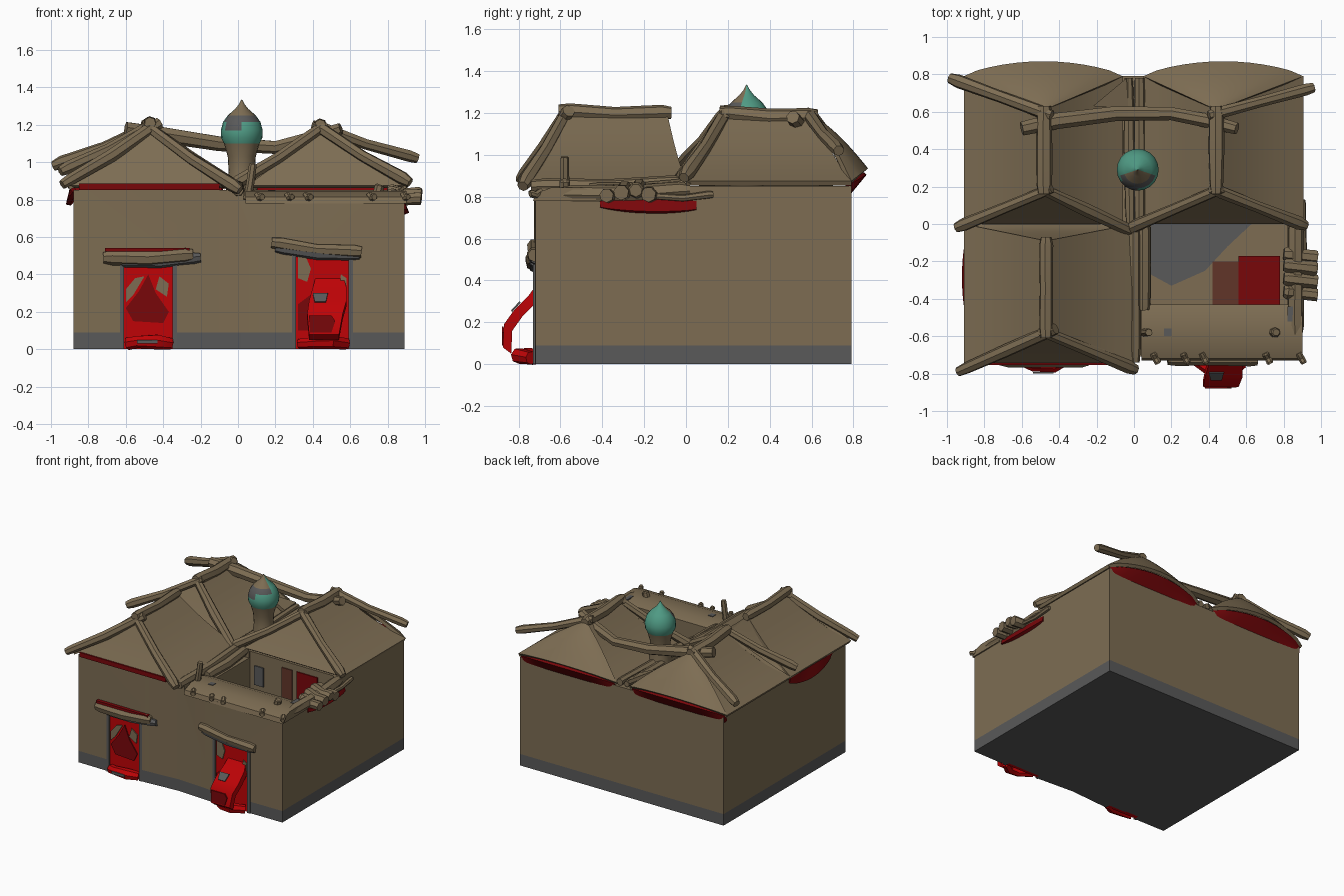
import bpy, bmesh, math, random
from mathutils import Vector as V

random.seed(4)
if "Cube" in bpy.data.objects:
    bpy.data.objects.remove(bpy.data.objects["Cube"])


def material(name, r, g, b):
    m = bpy.data.materials.new(name)
    m.use_nodes = True
    m.diffuse_color = (r, g, b, 1)
    m.node_tree.nodes["Principled BSDF"].inputs["Base Color"].default_value = (r, g, b, 1)
    return m


CLAY = material("clay brown", 0.205, 0.152, 0.086)
STONE = material("stone grey", 0.1, 0.1, 0.1)
RED = material("cloth red", 0.52, 0.001, 0.002)
DARK = material("dark red", 0.19, 0.002, 0.003)
RUST = material("rust brown", 0.12, 0.035, 0.022)
TEAL = material("teal", 0.08, 0.33, 0.235)
made = []


def add(name, bm, *mats):
    bmesh.ops.recalc_face_normals(bm, faces=bm.faces)
    me = bpy.data.meshes.new(name)
    bm.to_mesh(me)
    bm.free()
    for m in mats:
        me.materials.append(m)
    ob = bpy.data.objects.new(name, me)
    bpy.context.scene.collection.objects.link(ob)
    made.append(ob)
    return ob


def prism(name, pts, offset, *mats):
    """Polygon pushed along an offset into a solid."""
    bm = bmesh.new()
    f = bm.faces.new([bm.verts.new(p) for p in pts])
    ext = bmesh.ops.extrude_face_region(bm, geom=[f])
    bmesh.ops.translate(bm, vec=offset, verts=[v for v in ext["geom"] if isinstance(v, bmesh.types.BMVert)])
    return add(name, bm, *mats)


def box(name, x0, x1, y0, y1, z0, z1, *mats):
    return prism(name, [(x0, y0, z0), (x1, y0, z0), (x1, y1, z0), (x0, y1, z0)], (0, 0, z1 - z0), *mats)


def rings(name, loops, *mats):
    bm = bmesh.new()
    rs = [[bm.verts.new(p) for p in loop] for loop in loops]
    n = len(rs[0])
    for a, b in zip(rs, rs[1:]):
        for i in range(n):
            bm.faces.new((a[i], a[(i + 1) % n], b[(i + 1) % n], b[i]))
    bm.faces.new(rs[0])
    bm.faces.new(rs[-1])
    return add(name, bm, *mats)


def log(name, pts, r, mat=CLAY, sides=7):
    """Slightly irregular timber following a path."""
    pts = [V(p) for p in pts]
    if len(pts) == 2:
        a, b = pts
        sag = V((0, 0, -0.012))
        pts = [a, a.lerp(b, 0.1), a.lerp(b, 0.5) + sag, a.lerp(b, 0.92), b]
    loops = []
    for i, p in enumerate(pts):
        t = (pts[min(i + 1, len(pts) - 1)] - pts[max(i - 1, 0)]).normalized()
        u = t.cross(V((0.1, 0.2, 1)) if abs(t.z) < 0.9 else V((1, 0, 0))).normalized()
        w = t.cross(u)
        k = r * random.uniform(0.85, 1.1) * (0.85 if i in (0, len(pts) - 1) else 1)
        ang = [2 * math.pi * j / sides for j in range(sides)]
        loops.append([p + (u * math.cos(a) + w * math.sin(a)) * k for a in ang])
    return rings(name, loops, mat)


def patch(name, a, b, c, d, mat, sag=0.0, bulge=(0, 0, 0), thick=0.025, n=12):
    """Curved sheet: edge a-b bowed by bulge, straight edge d-c, belly by sag."""
    a, b, c, d, bulge = map(V, (a, b, c, d, bulge))
    bm = bmesh.new()
    g = []
    for j in range(n + 1):
        t = j / n
        row = []
        for i in range(n + 1):
            s = i / n
            bow = max(0, math.sin(math.pi * s)) ** 0.7 * (1 - t)
            p = a.lerp(b, s).lerp(d.lerp(c, s), t) + bulge * bow
            p.z -= sag * math.sin(math.pi * t)
            row.append(bm.verts.new(p))
        g.append(row)
    for j in range(n):
        for i in range(n):
            bm.faces.new((g[j][i], g[j][i + 1], g[j + 1][i + 1], g[j + 1][i]))
    bmesh.ops.remove_doubles(bm, verts=bm.verts, dist=0.0005)
    bmesh.ops.recalc_face_normals(bm, faces=bm.faces)
    bmesh.ops.solidify(bm, geom=bm.faces[:], thickness=thick)
    return add(name, bm, mat)


# Walls with a sunken courtyard and two door recesses
outline = [(-0.88, -0.72), (-0.3, -0.725), (-0.02, -0.705), (0.3, -0.725), (0.89, -0.72), (0.89, 0.79), (-0.88, 0.79)]
walls = prism("walls", [(x, y, 0) for x, y in outline], (0, 0, 0.85), CLAY, STONE)
cutters = [box("yard_cut", 0.09, 0.82, -0.43, 0.02, 0.1, 1.2),
           box("parapet_cut", 0.03, 1, -0.9, 0.01, 0.8, 1.2),
           box("left_door_cut", -0.61, -0.35, -0.9, -0.69, -0.1, 0.46),
           box("right_door_cut", 0.31, 0.59, -0.9, -0.69, -0.1, 0.52)]
bpy.context.view_layer.objects.active = walls
for c in cutters:
    mod = walls.modifiers.new("cut", "BOOLEAN")
    mod.operation, mod.object, mod.solver = "DIFFERENCE", c, "EXACT"
    bpy.ops.object.modifier_apply(modifier=mod.name)
    made.remove(c)
    bpy.data.objects.remove(c)
bm = bmesh.new()
bm.from_mesh(walls.data)
bmesh.ops.bisect_plane(bm, geom=bm.verts[:] + bm.edges[:] + bm.faces[:], plane_co=(0, 0, 0.09), plane_no=(0, 0, 1))
for f in bm.faces:
    f.material_index = 1 if f.calc_center_median().z < 0.09 else 0
bm.to_mesh(walls.data)
bm.free()

# Courtyard painted patches on floor and back wall
floor = [(0.09, 0.02), (0.65, 0.02), (0.5, -0.12), (0.38, -0.25), (0.2, -0.33), (0.09, -0.27)]
prism("yard_stone_floor", [(x, y, 0.1) for x, y in floor], (0, 0, 0.004), STONE)
box("yard_rust_floor", 0.42, 0.57, -0.43, -0.2, 0.1, 0.105, RUST)
box("yard_red_rug", 0.56, 0.78, -0.43, -0.17, 0.1, 0.109, DARK)
box("yard_wall_stone", 0.13, 0.21, 0.012, 0.02, 0.6, 0.75, STONE)
box("yard_wall_rust", 0.37, 0.46, 0.012, 0.02, 0.1, 0.8, RUST)
box("yard_wall_red", 0.5, 0.68, 0.012, 0.02, 0.1, 0.8, DARK)

# Rounded parapet round the courtyard
prism("front_parapet", [(0.04, -0.43, 0.78), (0.04, -0.43, 0.82), (0.04, -0.5, 0.845), (0.04, -0.64, 0.845),
                        (0.04, -0.72, 0.815), (0.04, -0.73, 0.78)], (0.86, 0, 0), CLAY)
log("yard_west_beam", [(0.05, -0.46, 0.83), (0.05, 0.02, 0.85)], 0.042)
log("yard_east_beam", [(0.865, -0.6, 0.81), (0.865, 0.02, 0.83)], 0.042)
for x, h in ((0.07, 0.99), (0.75, 0.88)):
    log("parapet_peg", [(x - 0.02, -0.58, 0.8), (x + 0.01, -0.58, h)], 0.025)
box("parapet_stone_chip", 0.16, 0.2, -0.6, -0.56, 0.84, 0.849, STONE)
box("east_stone_chip", 0.82, 0.87, -0.52, -0.44, 0.84, 0.849, STONE)
for x in (0.1, 0.26, 0.36, 0.7, 0.88):
    log("parapet_stub", [(x, -0.69, 0.825), (x + 0.03, -0.745, 0.815)], 0.018)
for y, z in ((-0.38, 0.825), (-0.31, 0.84), (-0.24, 0.85), (-0.18, 0.83)):
    log("timber_pile", [(0.8, y + 0.02, z), (0.98, y, z - 0.02)], 0.04)
log("side_stick", [(0.91, -0.16, 0.8), (0.9, 0.13, 0.81)], 0.018)


# Three hipped roofs: centre line, ridge height, eave ends and ridge ends
def roof(name, x0, x1, cx, top, e0, e1, r0, r1, back):
    z = 0.875
    a, b, c, d = (x0, e0, z), (x1, e0, z), (x1, e1, z), (x0, e1, z)
    p, q = (cx, r0, top), (cx, r1, top)
    patch(name + "_west_slope", d, a, p, q, CLAY, 0.025)
    patch(name + "_east_slope", b, c, q, p, CLAY, 0.025)
    patch(name + "_front_hip", a, b, p, p, CLAY, 0.01)
    patch(name + "_back_hip", c, d, q, q, CLAY, -0.02 if back else 0.05, (0, 0.08, 0.06) if back else (0, 0, 0.03))
    log(name + "_ridge", [(cx, r0 - 0.03, top + 0.01), (cx, r1 + 0.02, top - 0.01 * back)], 0.04)
    if back:
        patch(name + "_back_trim", (x0 + 0.02, 0.785, 0.86), (x1 - 0.02, 0.785, 0.86), (x1 - 0.02, 0.785, 0.81),
              (x0 + 0.02, 0.785, 0.81), DARK, 0, (0, 0.078, 0.045))


roof("front_roof", -0.91, 0, -0.47, 1.2, -0.75, 0.0, -0.58, -0.09, False)
roof("back_west_roof", -0.91, -0.06, -0.48, 1.19, 0.0, 0.79, 0.19, 0.61, True)
roof("back_east_roof", 0.05, 0.905, 0.44, 1.19, 0.0, 0.79, 0.19, 0.61, True)

# Hip timbers, cross beam and valley
for name, a, b in (
        ("front_hip_west", (-0.42, -0.56, 1.21), (-0.94, -0.79, 0.88)),
        ("front_hip_east", (-0.5, -0.57, 1.2), (0.01, -0.78, 0.85)),
        ("west_hip_outer", (-0.44, 0.19, 1.21), (-0.95, -0.02, 0.95)),
        ("west_hip_inner", (-0.5, 0.19, 1.2), (-0.01, -0.04, 0.87)),
        ("east_hip_inner", (0.47, 0.19, 1.2), (-0.04, -0.03, 0.87)),
        ("east_hip_outer", (0.41, 0.19, 1.2), (0.92, -0.01, 0.89)),
        ("west_back_hip", (-0.44, 0.58, 1.2), (-0.985, 0.78, 0.98)),
        ("east_back_hip", (0.4, 0.58, 1.2), (0.96, 0.73, 1.02))):
    log(name, [a, b], 0.034)
log("cross_beam", [(-0.6, 0.51, 1.18), (-0.42, 0.55, 1.15), (-0.1, 0.59, 1.1), (0.2, 0.59, 1.08),
                   (0.4, 0.55, 1.13), (0.55, 0.51, 1.18)], 0.042)
log("valley_beam_west", [(-0.02, 0, 0.88), (-0.03, 0.78, 0.88)], 0.03)
log("valley_beam_east", [(0.03, 0, 0.88), (0.03, 0.78, 0.88)], 0.03)
log("front_valley_beam", [(0, -0.74, 0.85), (0, 0, 0.87)], 0.035)
prism("valley_gusset", [(-0.22, 0.63, 0.97), (-0.03, 0.62, 0.88), (-0.04, 0.78, 0.88)], (0, 0, 0.03), CLAY)


# Domed finial on a clay stem
def lathe(name, cx, cy, profile, *mats):
    ang = [2 * math.pi * i / 20 for i in range(20)]
    return rings(name, [[(cx + r * math.cos(a), cy + r * math.sin(a), z) for a in ang] for r, z in profile], *mats)


lathe("finial_stem", 0.02, 0.29, [(0.09, 0.82), (0.07, 0.95), (0.075, 1.03), (0.095, 1.1)], CLAY)
dome = lathe("finial_dome", 0.02, 0.29, [(0.09, 1.09), (0.11, 1.13), (0.112, 1.17), (0.1, 1.215), (0.075, 1.25),
                                         (0.035, 1.285), (0.015, 1.31), (0.002, 1.335)], TEAL, CLAY, STONE)
for f in dome.data.polygons:
    if f.center.z > 1.22 and f.normal.y < -0.2:
        f.material_index = 1 if f.center.z > 1.26 else 2
    elif f.center.z > 1.18 and f.normal.y < -0.6 and f.center.x < 0.02:
        f.material_index = 2

# Red cloth trims under the eaves
box("front_eave_trim", -0.85, -0.1, -0.755, -0.72, 0.85, 0.885, DARK)
patch("west_eave_trim", (-0.885, -0.02, 0.81), (-0.885, -0.55, 0.84), (-0.9, -0.55, 0.86), (-0.9, -0.02, 0.86),
      DARK, 0, (-0.035, 0, -0.05))
patch("east_side_cloth", (0.9, -0.41, 0.75), (0.9, 0.05, 0.74), (0.89, 0.05, 0.78), (0.89, -0.41, 0.8),
      DARK, 0, (0.015, 0, -0.015))

# Doors: cloth, stone jambs and lintels
for name, x0, x1, h in (("left", -0.61, -0.35, 0.46), ("right", 0.31, 0.59, 0.52)):
    box(name + "_curtain", x0, x1, -0.715, -0.68, 0, h, RED)
    for j0, j1 in ((x0 - 0.02, x0), (x1, x1 + 0.025)):
        box(name + "_jamb", j0, j1, -0.73, -0.721, 0.0, h, STONE)
log("left_lintel", [(-0.72, -0.725, 0.49), (-0.24, -0.725, 0.505)], 0.04)
log("left_lintel_stone", [(-0.62, -0.72, 0.465), (-0.2, -0.72, 0.49)], 0.03, STONE)
box("left_lintel_trim", -0.71, -0.26, -0.75, -0.72, 0.523, 0.542, DARK)
log("right_lintel", [(0.18, -0.725, 0.57), (0.66, -0.725, 0.52)], 0.034)
log("right_lintel_stone", [(0.2, -0.72, 0.54), (0.65, -0.72, 0.5)], 0.028, STONE)


def plate(name, pts, mat, y=-0.715):
    prism(name, [(x, y, z) for x, z in pts], (0, -0.008, 0), mat)


plate("left_cloth_fold", [(-0.48, 0.4), (-0.44, 0.3), (-0.37, 0.2), (-0.4, 0.14), (-0.56, 0.15), (-0.6, 0.22), (-0.53, 0.31)], DARK)
plate("left_patch_west", [(-0.6, 0.25), (-0.56, 0.29), (-0.5, 0.39), (-0.55, 0.38), (-0.6, 0.32)], CLAY)
plate("left_patch_east", [(-0.44, 0.32), (-0.38, 0.28), (-0.37, 0.35), (-0.42, 0.39)], CLAY)
plate("right_patch_top", [(0.32, 0.38), (0.37, 0.36), (0.39, 0.43), (0.36, 0.5), (0.32, 0.5)], CLAY)
plate("right_patch_side", [(0.54, 0.3), (0.58, 0.28), (0.58, 0.38), (0.55, 0.4)], CLAY)
plate("right_cloth_fold", [(0.32, 0.1), (0.4, 0.1), (0.4, 0.3), (0.32, 0.24)], DARK)
log("left_cloth_heap", [(-0.59, -0.73, 0.03), (-0.54, -0.755, 0.04), (-0.43, -0.755, 0.04), (-0.36, -0.72, 0.03)], 0.038, RED)
box("left_heap_patch", -0.54, -0.43, -0.798, -0.79, 0.03, 0.05, STONE)

# Cloth billowing out of the right door, narrowing towards the top
billow = [(-0.7, 0.4, 0.42, 0.56), (-0.75, 0.33, 0.4, 0.58), (-0.82, 0.26, 0.38, 0.58), (-0.87, 0.19, 0.37, 0.56),
          (-0.875, 0.08, 0.38, 0.54)]
rings("right_billow", [[(x0, y, z), (x1, y, z), (x1, y + 0.04, z - 0.03), (x0, y + 0.04, z - 0.03)]
                       for y, z, x0, x1 in billow], RED)
plate("billow_fold", [(0.385, 0.09), (0.5, 0.09), (0.52, 0.15), (0.5, 0.18), (0.38, 0.18)], DARK, -0.872)
prism("billow_patch", [(0.4, -0.79, 0.294), (0.48, -0.79, 0.294), (0.47, -0.83, 0.25), (0.41, -0.83, 0.25)],
      (0, -0.006, 0.006), STONE)
log("right_cloth_heap", [(0.33, -0.73, 0.03), (0.42, -0.79, 0.035), (0.5, -0.8, 0.04), (0.58, -0.74, 0.03)], 0.038, RED)

# Smooth shading with crisp edges
bpy.ops.object.select_all(action="DESELECT")
for ob in made:
    ob.select_set(True)
bpy.context.view_layer.objects.active = walls
bpy.ops.object.shade_smooth_by_angle(angle=math.radians(35))
